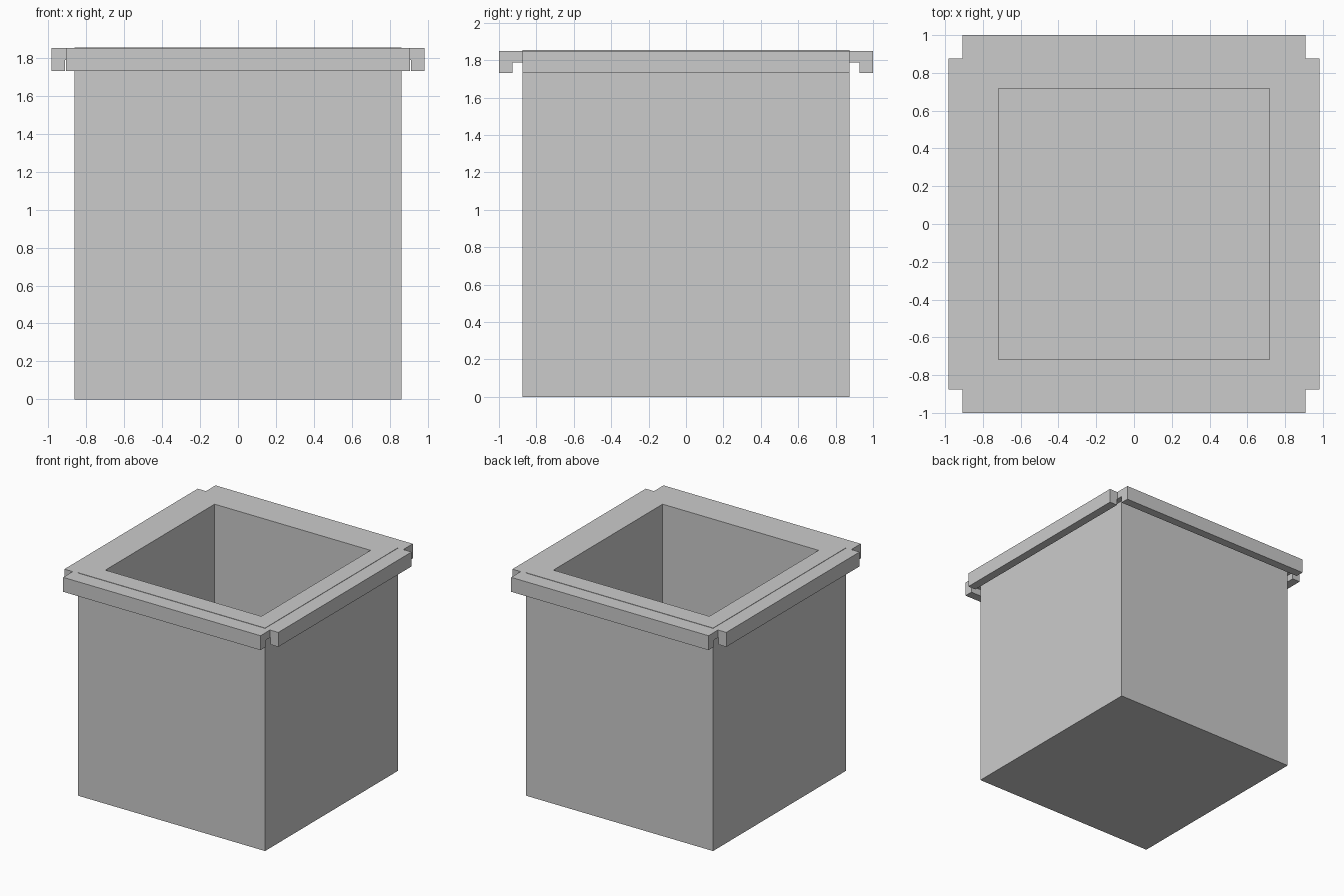
import bpy, bmesh
from math import radians
from mathutils import Matrix

if "Cube" in bpy.data.objects:
    bpy.data.objects.remove(bpy.data.objects["Cube"])


def finish(name, bm):
    bmesh.ops.recalc_face_normals(bm, faces=bm.faces)
    mesh = bpy.data.meshes.new(name)
    bm.to_mesh(mesh)
    bm.free()
    obj = bpy.data.objects.new(name, mesh)
    bpy.context.collection.objects.link(obj)
    return obj


# Hollow, open-topped body with thick walls and floor
HX, HY, H, WALL = 0.86, 0.873, 1.853, 0.14
INNER = 0.717

bm = bmesh.new()


def ring(hx, hy, z):
    return [bm.verts.new((sx * hx, sy * hy, z))
            for sx, sy in ((-1, -1), (1, -1), (1, 1), (-1, 1))]


rings = [ring(HX, HY, 0), ring(HX, HY, H),
         ring(INNER, INNER, H), ring(INNER, INNER, WALL)]
for a, b in zip(rings, rings[1:]):
    for i in range(4):
        j = (i + 1) % 4
        bm.faces.new((a[i], a[j], b[j], b[i]))
bm.faces.new(rings[0])
bm.faces.new(rings[-1])
finish("box_body", bm)


# Hooked rim strips: L-shaped profile swept along each side
def rim(name, inner, outer, half_len, angle):
    top, under, low, thick = 1.85, 1.787, 1.73, 0.072
    profile = [(inner, top), (outer, top), (outer, low),
               (outer - thick, low), (outer - thick, under), (inner, under)]
    bm = bmesh.new()
    face = bm.faces.new([bm.verts.new((d, -half_len, z)) for d, z in profile])
    ext = bmesh.ops.extrude_face_region(bm, geom=[face])
    moved = [v for v in ext["geom"] if isinstance(v, bmesh.types.BMVert)]
    bmesh.ops.translate(bm, verts=moved, vec=(0, 2 * half_len, 0))
    bm.transform(Matrix.Rotation(radians(angle), 4, "Z"))
    finish(name, bm)


rim("right_rim", HX, 0.983, 0.875, 0)
rim("back_rim", HY, 1.0, 0.907, 90)
rim("left_rim", HX, 0.983, 0.875, 180)
rim("front_rim", HY, 1.0, 0.907, 270)
